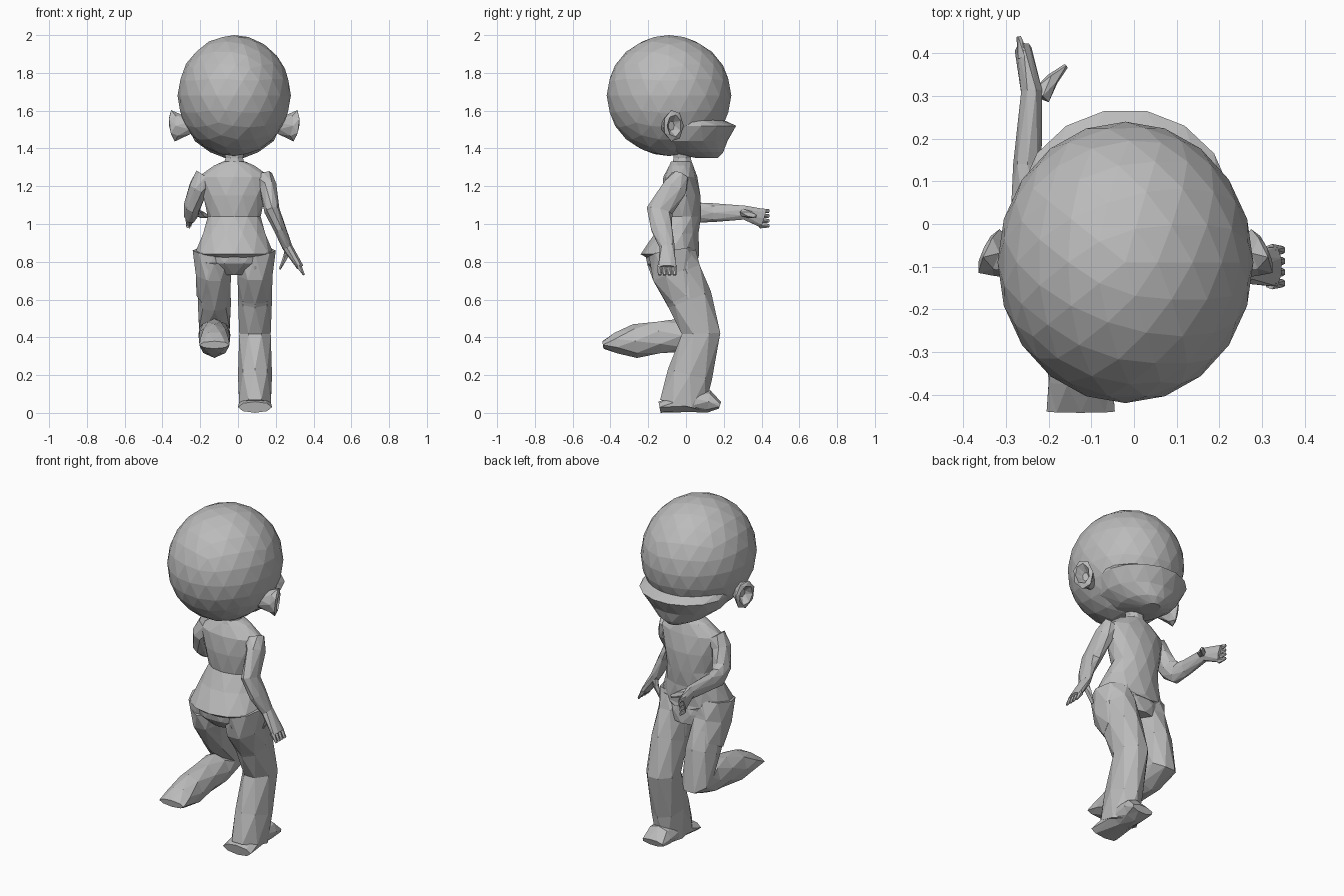
import bpy, bmesh
from math import cos, sin, pi
from mathutils import Vector, Matrix

cube = bpy.data.objects.get("Cube")
if cube:
    bpy.data.objects.remove(cube, do_unlink=True)

grey = bpy.data.materials.new("plain grey")
grey.use_nodes = True
colour = (0.5, 0.5, 0.5, 1)
grey.diffuse_color = colour
grey.node_tree.nodes["Principled BSDF"].inputs["Base Color"].default_value = colour

MID = -0.02  # centre line of the body
X, Y, Z = Vector((1, 0, 0)), Vector((0, 1, 0)), Vector((0, 0, 1))


def finish(name, bm):
    """Turn a bmesh into a named, flat-shaded object."""
    bmesh.ops.recalc_face_normals(bm, faces=bm.faces)
    mesh = bpy.data.meshes.new(name)
    bm.to_mesh(mesh)
    bm.free()
    mesh.materials.append(grey)
    bpy.context.collection.objects.link(bpy.data.objects.new(name, mesh))


def skin(name, ellipses, sides):
    """Join ellipses (centre, axis, axis) into a closed triangulated surface."""
    bm = bmesh.new()
    loops = []
    for r, (centre, u, v) in enumerate(ellipses):
        # every second ring is turned by half a step
        angles = [(i + r % 2 / 2) * 2 * pi / sides for i in range(sides)]
        loops.append([bm.verts.new(centre + u * cos(t) + v * sin(t)) for t in angles])
    for r, (a, b) in enumerate(zip(loops, loops[1:])):
        if r % 2:
            a, b = b, a
        for i in range(sides):
            j = (i + 1) % sides
            bm.faces.new((a[i], a[j], b[i]))
            bm.faces.new((b[i], a[j], b[j]))
    bm.faces.new(loops[0])
    bm.faces.new(loops[-1])
    finish(name, bm)


def stack(name, levels, sides=12):
    """Horizontal rings on the centre line: height, back, front, half width."""
    skin(name, [(Vector((MID, (back + front) / 2, z)), Y * (front - back) / 2, X * wide)
                for z, back, front, wide in levels], sides)


def tube(name, path, wide, tip, sides=8):
    """Limb along (x, y, z, half depth), its half width going from wide to tip."""
    points = [Vector(p[:3]) for p in path]
    last = len(path) - 1
    ellipses = []
    for r, point in enumerate(points):
        before = point - points[max(r - 1, 0)]
        after = points[min(r + 1, last)] - point
        along = (before.normalized() + after.normalized()).normalized()
        side = (X - along * along.x).normalized()
        half = wide + (tip - wide) * r / last
        ellipses.append((point, side * half, along.cross(side) * path[r][3]))
    skin(name, ellipses, sides)


def leg_part(name, x, path, tip):
    """Tube in a side plane: y, z, half depth."""
    tube(name, [(x, *p) for p in path], 0.09, tip)


def fingers(side, root, tip, spread):
    """Four small tapered fingers fanned along the spread direction."""
    for i in range(4):
        shift = spread * (i - 1.5)
        tube(f"{side}_finger_{i + 1}", [(*(root + shift), 0.015), (*(tip + shift), 0.01)],
             0.015, 0.006, 5)


# Head: faceted skull, with the lower face standing out as a ledge
skull = bmesh.new()
bmesh.ops.create_icosphere(skull, subdivisions=3, radius=1)
bmesh.ops.scale(skull, vec=(0.3, 0.33, 0.32), verts=skull.verts)
bmesh.ops.translate(skull, vec=(MID, -0.09, 1.68), verts=skull.verts)
finish("skull", skull)
stack("lower_face", [(1.55, -0.2, 0.2, 0.24), (1.52, -0.2, 0.27, 0.25),
                     (1.44, -0.2, 0.22, 0.21), (1.38, -0.1, 0.2, 0.13),
                     (1.35, 0.05, 0.17, 0.05)], 16)

# Ears: cupped shells turned forward
for name, s in (("left_ear", 1), ("right_ear", -1)):
    across = Vector((-0.4 * s, 0.9, 0)) * 0.06
    up = Vector((0.12 * s, 0, 1)) * 0.085
    out = Vector((0.9 * s, 0.4, 0))
    root = Vector((MID + 0.265 * s, -0.09, 1.52))
    skin(name, [(root + out * d, across * size, up * size) for d, size in
                ((-0.04, 0.5), (0.03, 0.8), (0.06, 1), (0.07, 0.7), (0.03, 0.3))], 7)

# Trunk
stack("neck", [(1.42, -0.07, 0.04, 0.06), (1.35, -0.07, 0.03, 0.05),
               (1.26, -0.08, 0.04, 0.07)], 8)
stack("torso", [(1.33, -0.08, 0.03, 0.06), (1.31, -0.09, 0.04, 0.11),
                (1.25, -0.12, 0.06, 0.19), (1.15, -0.13, 0.08, 0.17),
                (1.04, -0.12, 0.08, 0.14), (0.95, -0.17, 0.07, 0.17),
                (0.84, -0.24, 0.07, 0.21), (0.82, -0.21, 0.07, 0.19)])
stack("pelvis", [(0.86, -0.22, 0.06, 0.2), (0.79, -0.21, 0.07, 0.2),
                 (0.73, -0.15, 0.07, 0.13)])

# Standing leg and its foot
leg_part("left_leg", 0.09, [(-0.07, 0.82, 0.13), (-0.04, 0.74, 0.13), (0.02, 0.6, 0.12),
                            (0.08, 0.42, 0.11), (0.02, 0.2, 0.12), (-0.02, 0.04, 0.13)], 0.09)
leg_part("left_foot", 0.09, [(-0.14, 0.03, 0.03), (0.02, 0.06, 0.06),
                             (0.12, 0.06, 0.06), (0.18, 0.04, 0.02)], 0.07)

# Raised leg, bent back at the knee, with the foot stretched out
leg_part("right_leg", -0.125, [(-0.08, 0.82, 0.13), (-0.06, 0.74, 0.13), (0.02, 0.58, 0.11),
                               (0.07, 0.43, 0.1), (-0.02, 0.41, 0.09), (-0.14, 0.4, 0.09),
                               (-0.27, 0.38, 0.09), (-0.37, 0.37, 0.06),
                               (-0.44, 0.36, 0.02)], 0.08)
for side, x in (("left", 0.09), ("right", -0.13)):
    tube(side + "_hip", [(x, -0.08, 0.86, 0.12), (x, -0.06, 0.74, 0.13),
                         (x, 0, 0.62, 0.11)], 0.11, 0.09)

# Hanging arm with spread hand
tube("left_arm", [(0.13, -0.03, 1.25, 0.05), (0.16, -0.06, 1.19, 0.07),
                  (0.18, -0.14, 1.07, 0.07), (0.22, -0.13, 0.98, 0.06),
                  (0.26, -0.1, 0.88, 0.04), (0.33, -0.1, 0.77, 0.05)], 0.055, 0.02)
tube("left_thumb", [(0.27, -0.09, 0.88, 0.02), (0.25, -0.08, 0.82, 0.02),
                    (0.22, -0.08, 0.76, 0.01)], 0.02, 0.006, 5)
fingers("left", Vector((0.32, -0.1, 0.78)), Vector((0.35, -0.1, 0.73)), Y * 0.026)

# Arm reaching out, with the forearm level
tube("right_arm", [(-0.17, -0.03, 1.25, 0.05), (-0.21, -0.03, 1.19, 0.06),
                   (-0.24, 0.01, 1.1, 0.06), (-0.25, 0.06, 1.06, 0.06),
                   (-0.25, 0.14, 1.06, 0.05), (-0.24, 0.31, 1.06, 0.04),
                   (-0.26, 0.41, 1.03, 0.05)], 0.06, 0.02)
tube("right_thumb", [(-0.22, 0.3, 1.06, 0.02), (-0.19, 0.34, 1.05, 0.02),
                     (-0.16, 0.37, 1.04, 0.01)], 0.025, 0.006, 5)
fingers("right", Vector((-0.26, 0.39, 1.03)), Vector((-0.27, 0.44, 1.03)), Z * 0.026)
